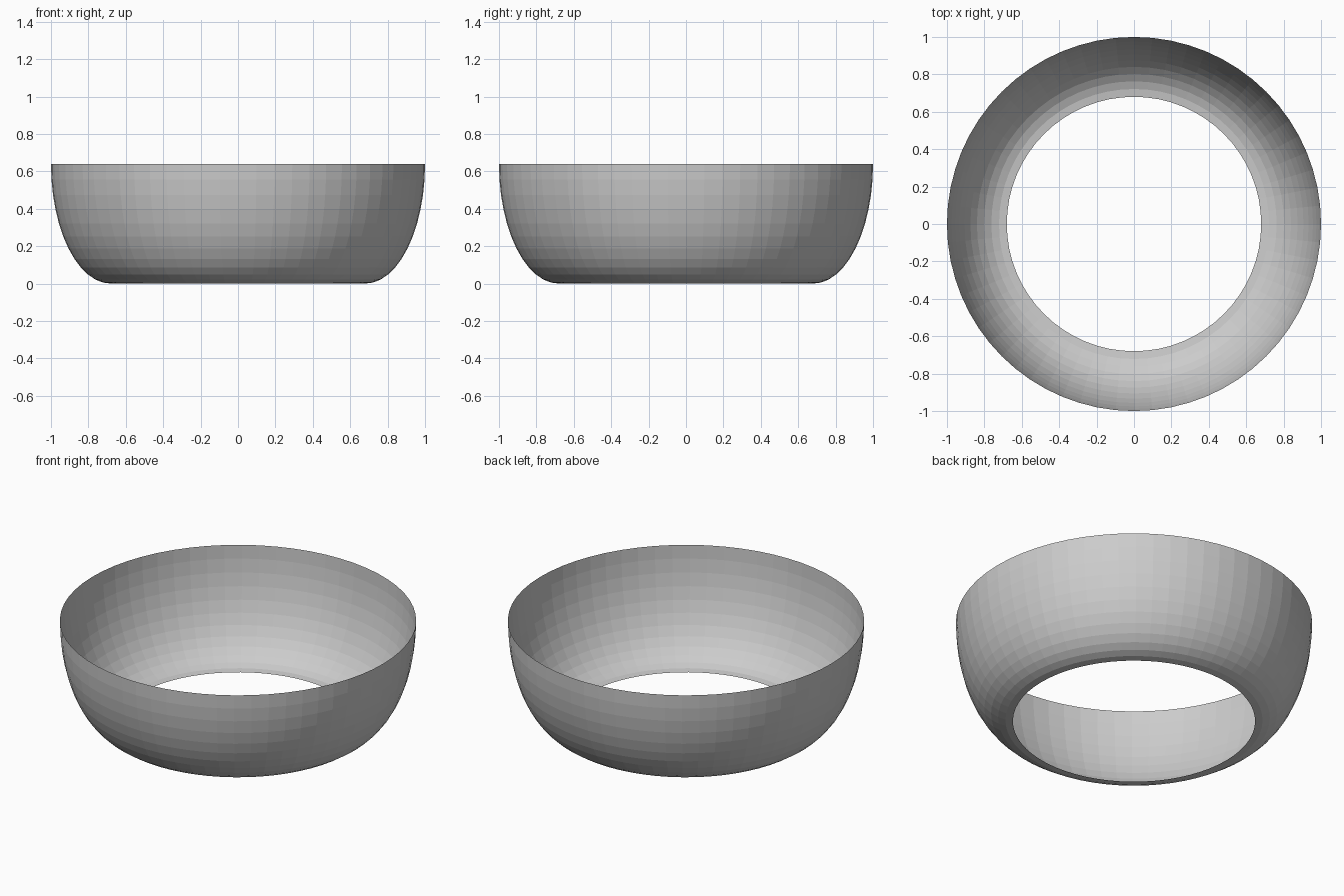
import bpy, bmesh, math

if "Cube" in bpy.data.objects:
    bpy.data.objects.remove(bpy.data.objects["Cube"])

SEGMENTS, RINGS = 64, 12
BASE_R, RIM_R, HEIGHT = 0.68, 1.0, 0.64

# Open bowl wall: quarter-ellipse profile spun around z, thin sheet, open base
bm = bmesh.new()
profile = []
for i in range(RINGS + 1):
    a = math.pi / 2 * i / RINGS
    profile.append(bm.verts.new((BASE_R + (RIM_R - BASE_R) * math.sin(a), 0,
                                 HEIGHT * (1 - math.cos(a)))))
edges = [bm.edges.new(pair) for pair in zip(profile, profile[1:])]
bmesh.ops.spin(bm, geom=profile + edges, cent=(0, 0, 0), axis=(0, 0, 1),
               angle=math.tau, steps=SEGMENTS)
bmesh.ops.remove_doubles(bm, verts=bm.verts, dist=1e-5)
bmesh.ops.recalc_face_normals(bm, faces=bm.faces)

mesh = bpy.data.meshes.new("bowl_wall")
bm.to_mesh(mesh)
bm.free()
bowl = bpy.data.objects.new("bowl_wall", mesh)
bpy.context.collection.objects.link(bowl)
